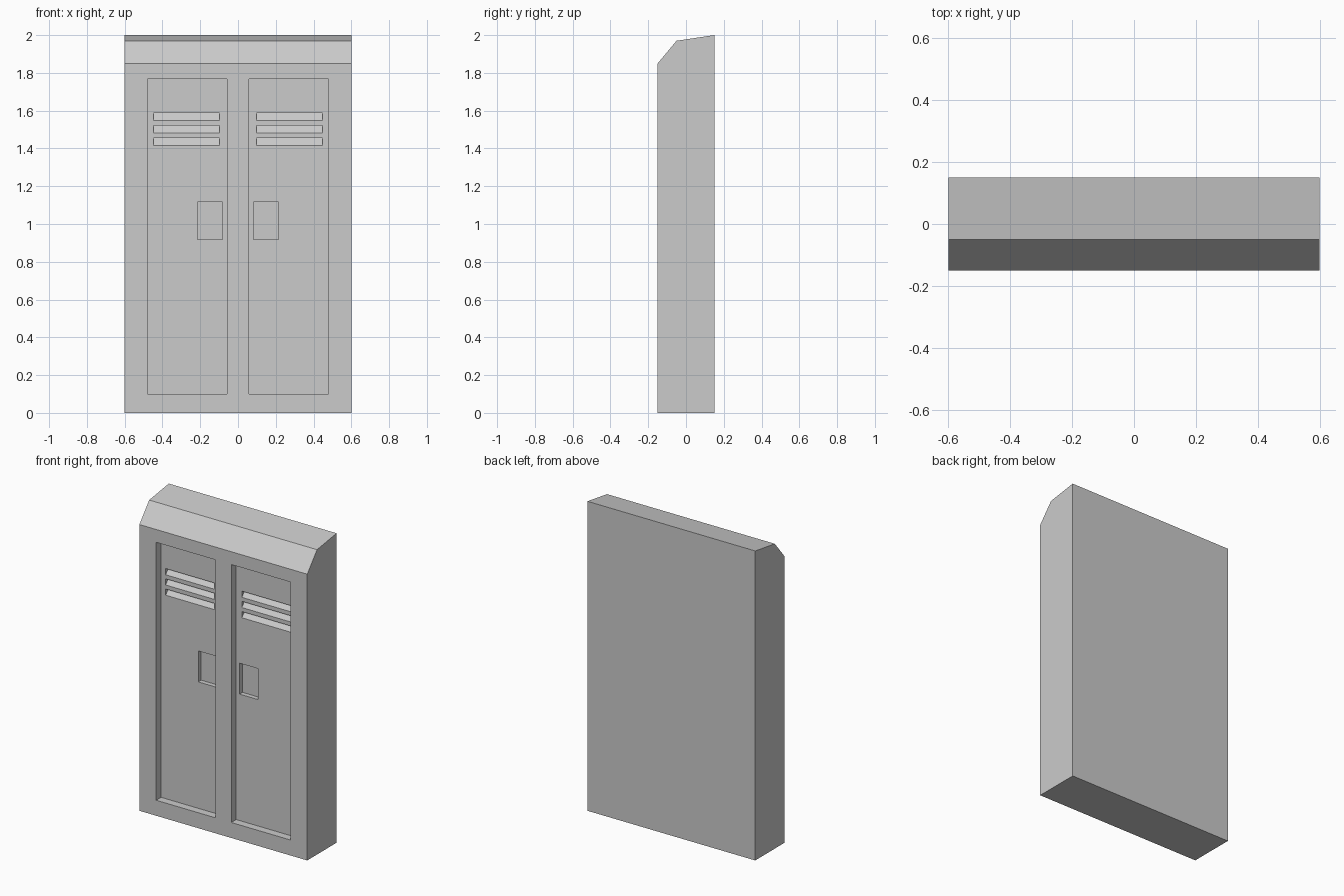
import bpy
import bmesh

cube = bpy.data.objects.get("Cube")
if cube:
    bpy.data.objects.remove(cube, do_unlink=True)

# Single painted metal colour
metal = bpy.data.materials.new("grey metal")
metal.use_nodes = True
GREY = (0.6, 0.6, 0.6, 1)
metal.diffuse_color = GREY
metal.node_tree.nodes["Principled BSDF"].inputs["Base Color"].default_value = GREY


def add_prism(bm, profile, x0, x1):
    """Extrude a (y, z) side profile from x0 to x1."""
    base = bm.faces.new([bm.verts.new((x0, y, z)) for y, z in profile])
    out = bmesh.ops.extrude_face_region(bm, geom=[base])
    moved = [v for v in out["geom"] if isinstance(v, bmesh.types.BMVert)]
    bmesh.ops.translate(bm, verts=moved, vec=(x1 - x0, 0, 0))


def make_object(name, prisms):
    bm = bmesh.new()
    for profile, x0, x1 in prisms:
        add_prism(bm, profile, x0, x1)
    bmesh.ops.recalc_face_normals(bm, faces=bm.faces)
    mesh = bpy.data.meshes.new(name)
    bm.to_mesh(mesh)
    bm.free()
    mesh.materials.append(metal)
    obj = bpy.data.objects.new(name, mesh)
    bpy.context.collection.objects.link(obj)
    return obj


def box_profile(y0, y1, z0, z1):
    return [(y0, z0), (y1, z0), (y1, z1), (y0, z1)]


def both_sides(profile, x0, x1):
    return [(profile, x0, x1), (profile, -x1, -x0)]


FRONT, DOOR, POCKET = -0.15, -0.10, -0.07

# Cabinet body with sloped top
body = make_object("locker_body", [(
    [(FRONT, 0), (0.15, 0), (0.15, 2), (-0.05, 1.97), (FRONT, 1.85)], -0.6, 0.6)])

# Recessed door panels and handle pockets
doors = both_sides(box_profile(FRONT - 0.05, DOOR, 0.10, 1.767), 0.057, 0.48)
pockets = both_sides(box_profile(DOOR - 0.02, POCKET, 0.917, 1.117), 0.082, 0.214)

# Vent slots with sloping floors
vents = []
for i in range(3):
    low = 1.415 + 0.066 * i
    high = low + 0.04
    slot = [(DOOR - 0.02, low), (DOOR, low), (DOOR + 0.035, high), (DOOR - 0.02, high)]
    vents += both_sides(slot, 0.098, 0.447)

# Cut each set into the body
for name, prisms in (("door_recess", doors), ("handle_pocket", pockets), ("vent_slot", vents)):
    cutter = make_object(name + "_cutter", prisms)
    cutter.hide_render = True
    cutter.hide_viewport = True
    cut = body.modifiers.new(name, 'BOOLEAN')
    cut.operation = 'DIFFERENCE'
    cut.solver = 'EXACT'
    cut.object = cutter
